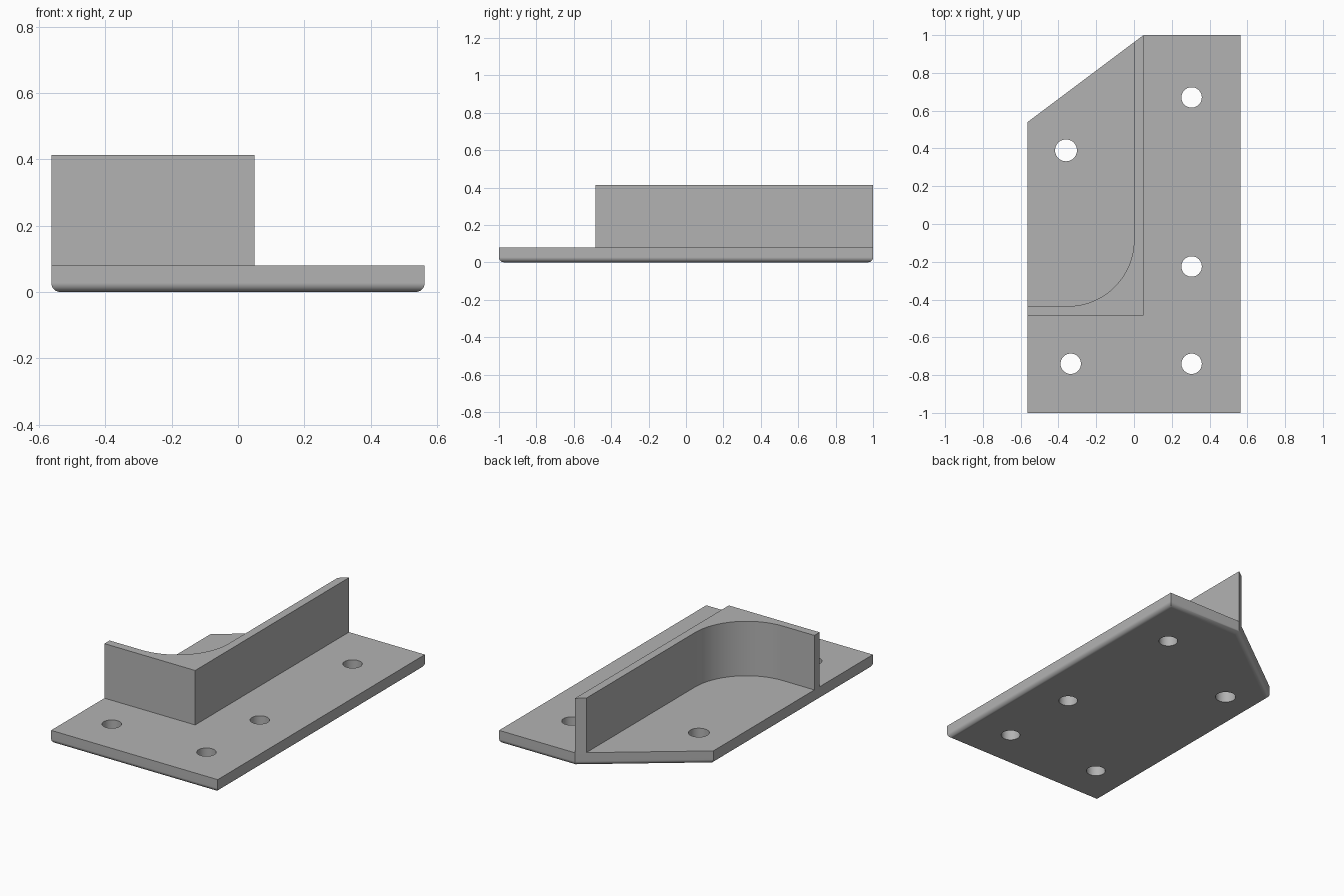
import bpy
import bmesh
from math import sin, cos, pi, radians

cube = bpy.data.objects.get("Cube")
if cube:
    bpy.data.objects.remove(cube, do_unlink=True)

grey = bpy.data.materials.new("plain grey")
grey.use_nodes = True
COLOUR = (0.45, 0.45, 0.45, 1)
grey.diffuse_color = COLOUR
grey.node_tree.nodes["Principled BSDF"].inputs["Base Color"].default_value = COLOUR

LEFT, RIGHT, FRONT, BACK = -0.563, 0.563, -1.0, 1.0
PLATE_TOP, WALL_TOP = 0.08, 0.413
ROUND = 0.027
CORNER_X, CORNER_Y = 0.05, 0.54      # ends of the slanted edge
WALL = 0.05                          # wall thickness
WALL_FRONT = -0.485
FILLET = 0.35


def extrude(name, outline, z0, z1, round_bottom=0):
    """Solid prism from a counter-clockwise outline, optionally rounded below."""
    bm = bmesh.new()
    base = bm.faces.new([bm.verts.new((x, y, z0)) for x, y in outline])
    new = bmesh.ops.extrude_face_region(bm, geom=[base], use_keep_orig=True)["geom"]
    for v in new:
        if isinstance(v, bmesh.types.BMVert):
            v.co.z = z1
    bmesh.ops.recalc_face_normals(bm, faces=bm.faces)
    if round_bottom:
        rim = [e for e in bm.edges if all(v.co.z < z0 + 1e-5 for v in e.verts)]
        bmesh.ops.bevel(bm, geom=rim, offset=round_bottom, segments=6,
                        profile=0.5, affect='EDGES')
    mesh = bpy.data.meshes.new(name)
    bm.to_mesh(mesh)
    bm.free()
    mesh.materials.append(grey)
    obj = bpy.data.objects.new(name, mesh)
    bpy.context.collection.objects.link(obj)
    return obj


def arc(cx, cy, r, start, end, steps):
    angles = [start + (end - start) * i / steps for i in range(steps + 1)]
    return [(cx + r * cos(a), cy + r * sin(a)) for a in angles]


def finish(obj):
    bpy.ops.object.select_all(action='DESELECT')
    obj.select_set(True)
    bpy.context.view_layer.objects.active = obj
    for mod in list(obj.modifiers):
        bpy.ops.object.modifier_apply(modifier=mod.name)
    bpy.ops.object.shade_smooth_by_angle(angle=radians(30))
    weighted = obj.modifiers.new("even shading", 'WEIGHTED_NORMAL')
    weighted.keep_sharp = True


# Base plate with one slanted corner and a rounded lower rim
plate = extrude("base_plate",
                [(LEFT, FRONT), (RIGHT, FRONT), (RIGHT, BACK),
                 (CORNER_X, BACK), (LEFT, CORNER_Y)],
                0, PLATE_TOP, ROUND)

# Bolt holes
holes = [(-0.36, 0.39, 0.058), (0.305, 0.67, 0.054), (0.305, -0.225, 0.054),
         (0.305, -0.74, 0.054), (-0.335, -0.74, 0.054)]
cutters = []
for x, y, r in holes:
    cutter = extrude("hole_cutter", arc(x, y, r, 0, 2 * pi, 40)[:-1], -0.1, 0.2)
    cutter.hide_render = True
    cutters.append(cutter)
    cut = plate.modifiers.new("hole", 'BOOLEAN')
    cut.operation = 'DIFFERENCE'
    cut.solver = 'EXACT'
    cut.object = cutter
finish(plate)
for cutter in cutters:
    bpy.data.objects.remove(cutter, do_unlink=True)

# Corner wall: square outside, rounded inside, end trimmed along the slant
inner_x, inner_y = CORNER_X - WALL, WALL_FRONT + WALL
slope = (BACK - CORNER_Y) / (CORNER_X - LEFT)
outline = [(LEFT, WALL_FRONT), (CORNER_X, WALL_FRONT), (CORNER_X, BACK),
           (inner_x, BACK - WALL * slope)]
outline += arc(inner_x - FILLET, inner_y + FILLET, FILLET, 0, -pi / 2, 24)
outline.append((LEFT, inner_y))
finish(extrude("corner_wall", outline, PLATE_TOP, WALL_TOP))
